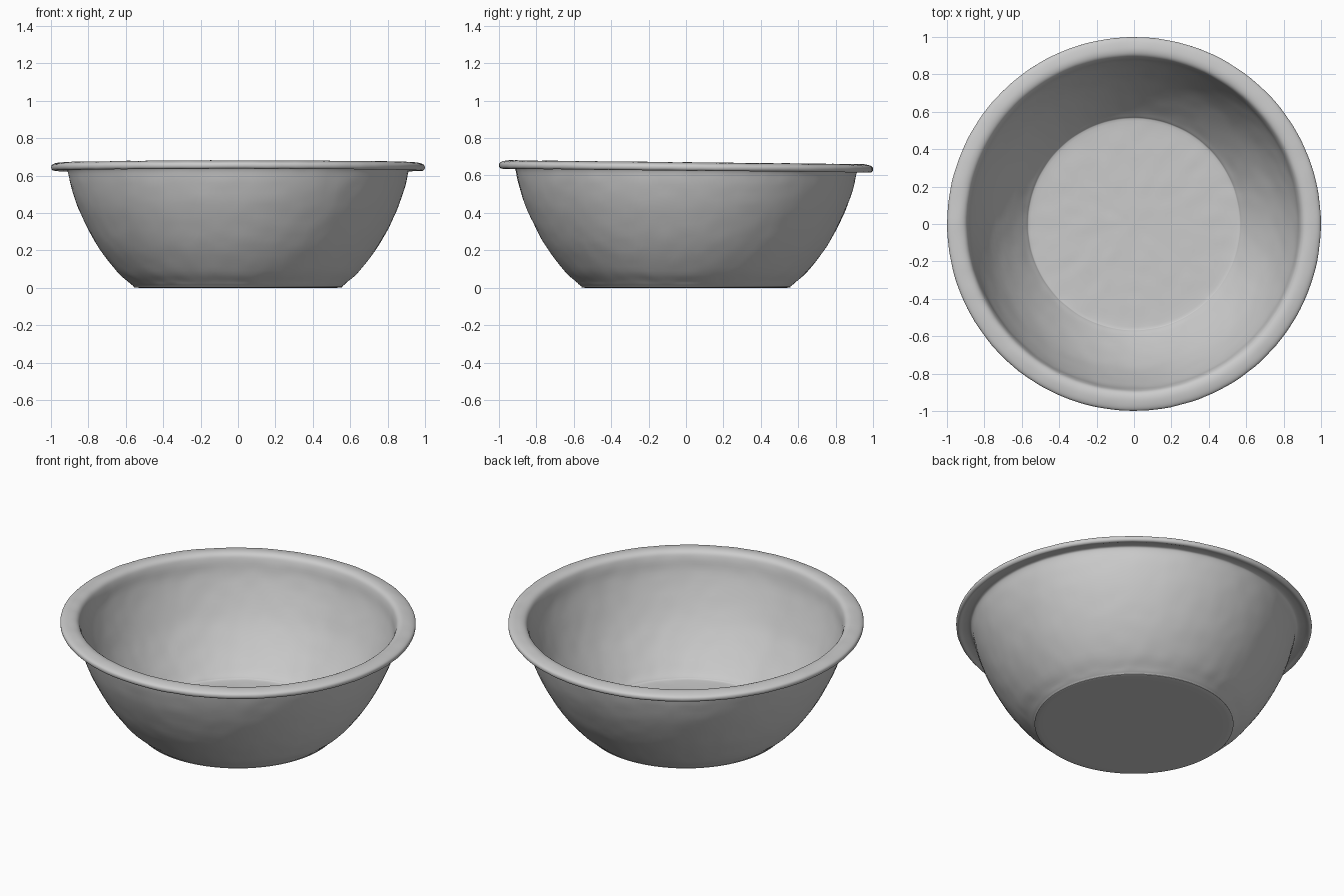
import bpy, bmesh, math
from mathutils import Vector, noise

cube = bpy.data.objects.get("Cube")
if cube:
    bpy.data.objects.remove(cube, do_unlink=True)

SEGMENTS = 160
STEPS = 4       # smoothing steps between profile points
TILT = 0.011    # rim is slightly higher at the front
BUMP = 0.002    # uneven hand-made surface

# Cross-section (radius, height): underside, outer wall, rolled rim, inner wall, floor
profile = [
    (0, 0), (0.28, 0), (0.53, 0), (0.56, 0.01), (0.59, 0.035),
    (0.65, 0.09), (0.735, 0.2), (0.80, 0.31), (0.86, 0.44), (0.895, 0.55),
    (0.91, 0.618), (0.925, 0.634), (0.96, 0.633), (0.985, 0.626),
    (0.998, 0.637), (0.995, 0.656), (0.97, 0.667), (0.93, 0.67),
    (0.9, 0.658), (0.885, 0.625), (0.87, 0.55), (0.83, 0.44),
    (0.77, 0.31), (0.70, 0.2), (0.62, 0.095), (0.575, 0.045), (0.55, 0.032),
    (0.42, 0.03), (0.28, 0.03), (0.14, 0.03), (0, 0.03),
]


def smooth_curve(points, steps):
    """Catmull-Rom curve through the points."""
    pts = [Vector(p) for p in points]
    pts = [pts[0]] + pts + [pts[-1]]
    out = []
    for a, b, c, d in zip(pts, pts[1:], pts[2:], pts[3:]):
        for i in range(steps):
            t = i / steps
            out.append(0.5 * (2 * b + (c - a) * t + (2 * a - 5 * b + 4 * c - d) * t ** 2
                              + (3 * b - a - 3 * c + d) * t ** 3))
    return out + [pts[-1]]


# Lathe the bowl
bm = bmesh.new()
ring = [bm.verts.new((max(p.x, 0), 0, max(p.y, 0))) for p in smooth_curve(profile, STEPS)]
edges = [bm.edges.new(pair) for pair in zip(ring, ring[1:])]
bmesh.ops.spin(bm, geom=ring + edges, cent=(0, 0, 0), axis=(0, 0, 1),
               angle=math.tau, steps=SEGMENTS, use_merge=True)
bmesh.ops.remove_doubles(bm, verts=bm.verts, dist=0.0005)
bmesh.ops.recalc_face_normals(bm, faces=bm.faces)
bm.normal_update()

# Gentle dents and a slight tilt of the upper part; the foot stays flat
for v, n in [(v, v.normal.copy()) for v in bm.verts]:
    height = v.co.z / 0.67
    if v.co.z > 0.02:
        v.co += n * BUMP * noise.noise(v.co * 14)
        v.co.z -= TILT * v.co.y * height
for f in bm.faces:
    f.smooth = True

mesh = bpy.data.meshes.new("bowl")
bm.to_mesh(mesh)
bm.free()
bowl = bpy.data.objects.new("bowl", mesh)
bpy.context.collection.objects.link(bowl)

# Plain grey clay
grey = bpy.data.materials.new("light_grey")
grey.use_nodes = True
color = (0.6, 0.6, 0.6, 1)
grey.diffuse_color = color
grey.node_tree.nodes["Principled BSDF"].inputs["Base Color"].default_value = color
mesh.materials.append(grey)

bpy.context.view_layer.objects.active = bowl
bowl.select_set(True)
bpy.ops.object.shade_smooth_by_angle(angle=math.radians(40))
